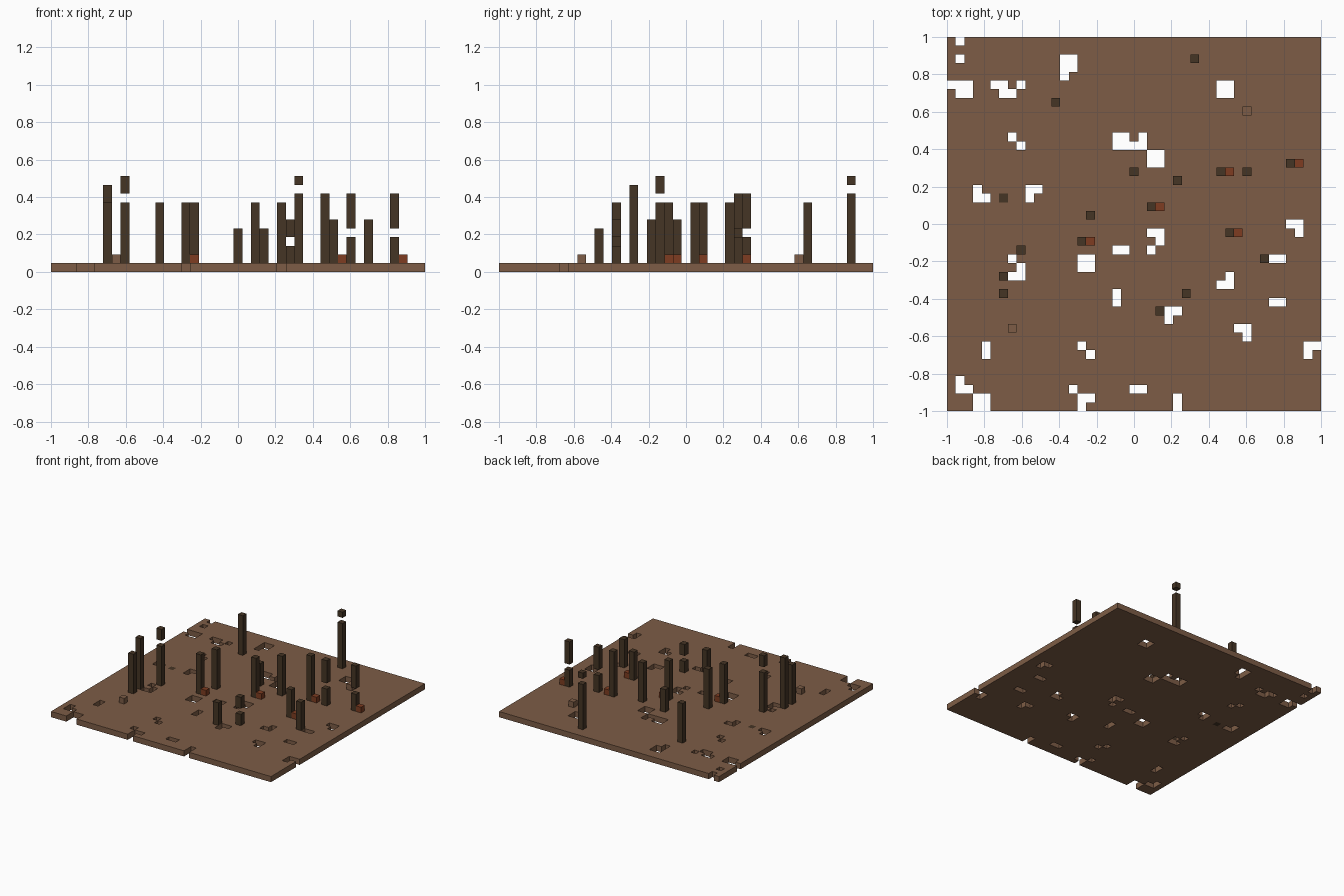
import bpy
import bmesh
from mathutils import Matrix, Vector

cube = bpy.data.objects.get("Cube")
if cube:
    bpy.data.objects.remove(cube)

COUNT = 43            # cells along each side of the plate
CELL = 2 / COUNT


def make_material(name, colour):
    mat = bpy.data.materials.new(name)
    mat.use_nodes = True
    mat.diffuse_color = (*colour, 1)
    mat.node_tree.nodes["Principled BSDF"].inputs["Base Color"].default_value = (*colour, 1)
    return mat


earth = make_material("earth brown", (0.205, 0.108, 0.061))
bark = make_material("dark bark", (0.06, 0.035, 0.018))
rust = make_material("rust red", (0.21, 0.046, 0.015))


def add_object(name, bm, *materials):
    mesh = bpy.data.meshes.new(name)
    bm.to_mesh(mesh)
    bm.free()
    for mat in materials:
        mesh.materials.append(mat)
    obj = bpy.data.objects.new(name, mesh)
    bpy.context.collection.objects.link(obj)
    return obj


def block(name, col, row, bottom, top, mat):
    """One cell wide column; rows count from the back, levels from the ground."""
    bm = bmesh.new()
    centre = Vector((col + 0.5 - COUNT / 2, COUNT / 2 - row - 0.5, (bottom + top) / 2)) * CELL
    size = Vector((1, 1, top - bottom)) * CELL
    bmesh.ops.create_cube(bm, size=1, matrix=Matrix.LocRotScale(centre, None, size))
    return add_object(name, bm, mat)


# Hole stamps: cells of each shape, as text rows, and where each one goes
stamps = {
    "#": [(1, 0), (1, 2), (13, 4), (2, 5), (8, 5), (7, 11), (8, 12), (22, 11),
          (23, 24), (7, 25), (15, 35), (16, 36), (14, 40)],
    "##": [(0, 5), (1, 6), (5, 5), (6, 6), (21, 12), (19, 24), (37, 25), (37, 30), (21, 40)],
    "#/#": [(19, 29), (4, 35), (26, 41)],
    "##/##": [(13, 2), (31, 5), (19, 11), (23, 13), (15, 25), (3, 41)],
    "##/#.": [(25, 31), (41, 35), (9, 17), (15, 41)],
    "##/.#": [(33, 33), (39, 21), (23, 22)],
    "#./##": [(3, 17), (1, 39)],
    ".#/##": [(31, 27), (7, 26)],
}
holes = set()
for shape, places in stamps.items():
    for dy, line in enumerate(shape.split("/")):
        for dx, mark in enumerate(line):
            if mark == "#":
                holes.update((col + dx, row + dy) for col, row in places)

# Ground plate: a grid with the hole cells removed, then thickened
stump = (6, 18)


def cell_of(face):
    c = face.calc_center_median()
    return int((c.x + 1) / CELL), int((1 - c.y) / CELL)


bm = bmesh.new()
bmesh.ops.create_grid(bm, x_segments=COUNT, y_segments=COUNT, size=1)
bmesh.ops.delete(bm, geom=[f for f in bm.faces if cell_of(f) in holes], context="FACES")
for face in bm.faces:
    face.material_index = int(cell_of(face) == stump)   # stump cut level with the ground
raised = bmesh.ops.extrude_face_region(bm, geom=bm.faces[:], use_keep_orig=True)["geom"]
bmesh.ops.translate(bm, vec=(0, 0, CELL),
                    verts=[g for g in raised if isinstance(g, bmesh.types.BMVert)])
for face in bm.faces:
    face.normal_update()
    if abs(face.normal.z) < 0.5:
        face.material_index = 0
bmesh.ops.recalc_face_normals(bm, faces=bm.faces[:])
add_object("ground_plate", bm, earth, bark)

# Plain trunks, grouped by the level of their tops
trunks = {
    5: [(21, 15), (24, 31)],
    6: [(32, 22), (36, 25)],
    8: [(12, 7), (26, 16), (16, 20), (23, 19), (15, 23), (6, 29)],
    9: [(31, 15)],
    10: [(6, 27)],
}
for top, places in trunks.items():
    for col, row in places:
        block("trunk", col, row, 1, top, bark)

# Broken trunks: position, top of lower part, bottom and top of floating part
for col, row, low, bottom, top in [(28, 2, 9, 10, 11), (34, 15, 4, 5, 9), (39, 14, 4, 5, 9),
                                   (8, 24, 8, 9, 11), (27, 29, 3, 4, 6)]:
    block("broken_trunk_base", col, row, 1, low, bark)
    block("broken_trunk_top", col, row, bottom, top, bark)

# Small red blocks on the left side of some trunks
for col, row in [(31, 15), (39, 14), (23, 19), (15, 23), (32, 22)]:
    block("red_block", col + 1, row, 1, 2, rust)

# Loose lumps of earth
for col, row in [(34, 8), (7, 33)]:
    block("earth_lump", col, row, 1, 2, earth)
